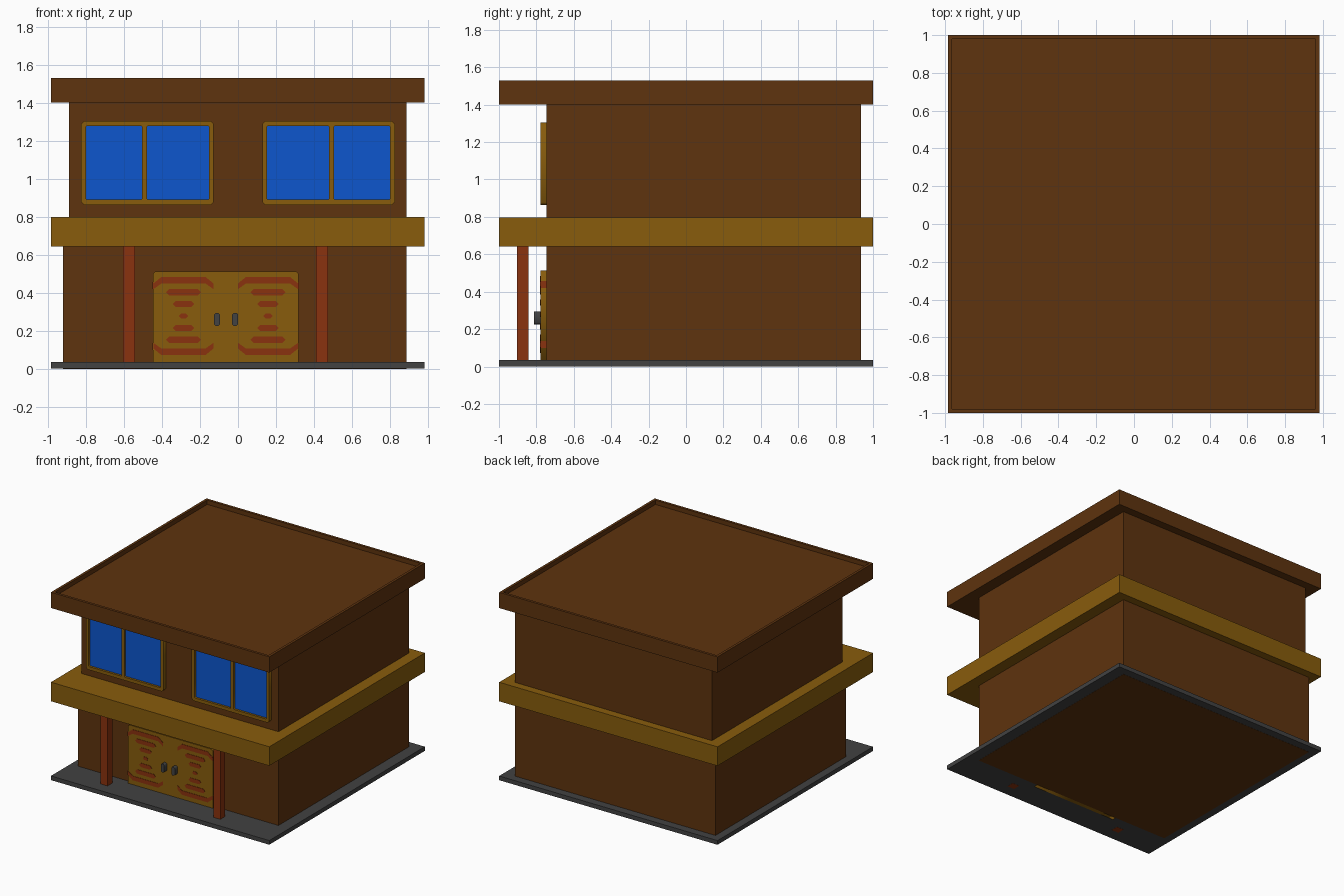
import bpy, bmesh
from mathutils import Matrix

if "Cube" in bpy.data.objects:
    bpy.data.objects.remove(bpy.data.objects["Cube"])


def material(name, r, g, b):
    m = bpy.data.materials.new(name)
    m.diffuse_color = (r, g, b, 1)
    m.use_nodes = True
    m.node_tree.nodes["Principled BSDF"].inputs["Base Color"].default_value = m.diffuse_color
    return m


BROWN = material("brown wall", 0.112, 0.033, 0.0044)
GOLD = material("golden wood", 0.246, 0.107, 0.0037)
RED = material("red wood", 0.254, 0.032, 0.0044)
BLUE = material("blue glass", 0.004, 0.093, 0.617)
GREY = material("dark grey", 0.054, 0.054, 0.054)


def finish(name, bm, mat):
    mesh = bpy.data.meshes.new(name)
    bm.to_mesh(mesh)
    bm.free()
    mesh.materials.append(mat)
    ob = bpy.data.objects.new(name, mesh)
    bpy.context.collection.objects.link(ob)
    return ob


def box_bm(x, y, z):
    bm = bmesh.new()
    bmesh.ops.create_cube(bm, size=1)
    for v in bm.verts:
        v.co = [r[0] if c < 0 else r[1] for c, r in zip(v.co, (x, y, z))]
    return bm


def box(name, x, y, z, mat):
    return finish(name, box_bm(x, y, z), mat)


def chamfered(x0, x1, z0, z1, c):
    """Rectangle outline with cut corners."""
    return [(x0 + c, z0), (x1 - c, z0), (x1, z0 + c), (x1, z1 - c),
            (x1 - c, z1), (x0 + c, z1), (x0, z1 - c), (x0, z0 + c)]


def plate(name, loops, y0, y1, mat):
    """Fill x/z outlines (inner loops become holes) and give them depth along y."""
    cu = bpy.data.curves.new(name + "_outline", 'CURVE')
    cu.dimensions = '2D'
    cu.fill_mode = 'BOTH'
    cu.extrude = (y1 - y0) / 2
    for loop in loops:
        s = cu.splines.new('POLY')
        s.points.add(len(loop) - 1)
        for p, (x, z) in zip(s.points, loop):
            p.co = (x, z, 0, 1)
        s.use_cyclic_u = True
    tmp = bpy.data.objects.new(name + "_outline", cu)
    bpy.context.collection.objects.link(tmp)
    dg = bpy.context.evaluated_depsgraph_get()
    mesh = bpy.data.meshes.new_from_object(tmp.evaluated_get(dg))
    bm = bmesh.new()
    bm.from_mesh(mesh)
    bpy.data.objects.remove(tmp)
    bpy.data.meshes.remove(mesh)
    bpy.data.curves.remove(cu)
    bmesh.ops.remove_doubles(bm, verts=bm.verts, dist=1e-5)
    bm.transform(Matrix.Translation((0, (y0 + y1) / 2, 0)) @ Matrix.Rotation(1.5707963, 4, 'X'))
    bmesh.ops.recalc_face_normals(bm, faces=bm.faces)
    return finish(name, bm, mat)


# Main volumes
FULL_X, FULL_Y, WALL_Y = (-0.984, 0.982), (-1, 1), (-0.746, 0.935)
FRONT = -0.778
box("base_slab", FULL_X, FULL_Y, (0.001, 0.035), GREY)
box("lower_storey", (-0.92, 0.887), WALL_Y, (0, 0.70), BROWN)
box("floor_band", FULL_X, FULL_Y, (0.643, 0.798), GOLD)
box("upper_storey", (-0.889, 0.887), WALL_Y, (0.75, 1.45), BROWN)

# Roof slab with a raised rim around a sunken top
bm = box_bm(FULL_X, FULL_Y, (1.402, 1.53))
top = max(bm.faces, key=lambda f: f.calc_center_median().z)
bmesh.ops.inset_region(bm, faces=[top], thickness=0.03)
bmesh.ops.inset_region(bm, faces=[top], thickness=0.0005, depth=-0.035)
finish("roof", bm, BROWN)

# Porch posts
for side, x in (("left", -0.605), ("right", 0.411)):
    box(side + "_post", (x, x + 0.063), (-0.904, -0.843), (0, 0.65), RED)

# Windows: frame with two openings, glass set back
for side, s in (("left", -1), ("right", 1)):
    outer = chamfered(0.128, 0.825, 0.863, 1.304, 0.015)
    hole_a = chamfered(0.153, 0.479, 0.89, 1.278, 0.004)
    hole_b = chamfered(0.505, 0.80, 0.89, 1.278, 0.004)
    loops = [[(s * x, z) for x, z in lp] for lp in (outer, hole_a, hole_b)]
    plate(side + "_window_frame", loops, FRONT, -0.744, GOLD)
    box(side + "_window_glass", sorted((s * 0.14, s * 0.81)), (-0.76, -0.744), (0.875, 1.29), BLUE)

# Double door
DX0, DX1 = -0.447, 0.318
plate("double_door", [[(DX0, 0), (DX1, 0), (DX1, 0.5), (DX1 - 0.013, 0.513),
                       (DX0 + 0.013, 0.513), (DX0, 0.5)]], FRONT, -0.744, GOLD)

# Red stripes on each leaf, widest at top and bottom, mirrored about mid height
MID_Z = 0.278
rows = [(0.0, 0.024, 0.013), (0.0635, 0.056, 0.016), (0.125, 0.092, 0.017)]
for leaf, cx in (("left", -0.287), ("right", 0.158)):
    for up in (1, -1):
        tag = leaf + ("_upper" if up > 0 else "_lower")
        for i, (dz, w, h) in enumerate(rows):
            if i == 0 and up < 0:
                continue
            z, e = MID_Z + up * dz, min(0.016, w / 2)
            plate(f"{tag}_stripe_{i}", [[(cx - w, z), (cx - w + e, z - h), (cx + w - e, z - h),
                  (cx + w, z), (cx + w - e, z + h), (cx - w + e, z + h)]],
                  FRONT - 0.003, FRONT + 0.002, RED)
        half = [(0.115, 0.206), (0.157, 0.172), (0.157, 0.142), (0.115, 0.172)]
        arch = half + [(-x, z) for x, z in reversed(half)]
        plate(tag + "_end_stripe", [[(cx + x, MID_Z + up * z) for x, z in arch]],
              FRONT - 0.003, FRONT + 0.002, RED)
        # Stripe end wrapping round the door edge
        ex = DX0 if leaf == "left" else DX1
        zc = MID_Z + up * 0.16
        box(tag + "_edge_stripe", (ex - 0.002, ex + 0.002), (FRONT, -0.745),
            (zc - 0.018, zc + 0.018), RED)

# Door handles
for side, x in (("left", -0.126), ("right", -0.031)):
    plate(side + "_handle", [chamfered(x, x + 0.031, 0.226, 0.294, 0.008)],
          -0.813, FRONT + 0.002, GREY)
